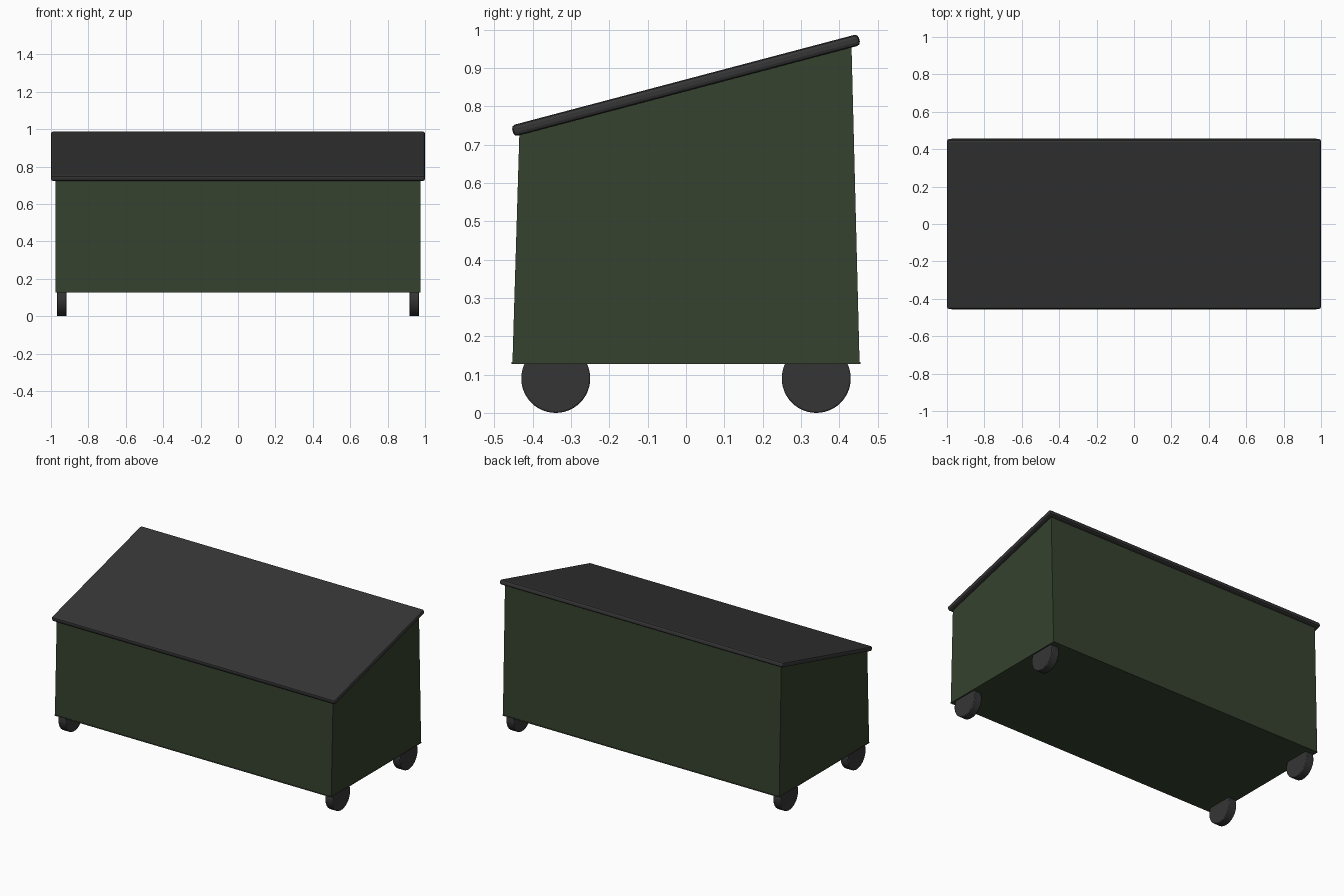
import bpy, bmesh, math
from mathutils import Matrix

if "Cube" in bpy.data.objects:
    bpy.data.objects.remove(bpy.data.objects["Cube"])


def material(name, rgb):
    m = bpy.data.materials.new(name)
    m.diffuse_color = (*rgb, 1)
    m.use_nodes = True
    m.node_tree.nodes["Principled BSDF"].inputs["Base Color"].default_value = m.diffuse_color
    return m


GREEN = material("dark_green", (0.036, 0.054, 0.028))
DARK = material("charcoal", (0.036, 0.036, 0.036))


def finish(name, bm, mat, bevel=0, segments=2):
    bmesh.ops.recalc_face_normals(bm, faces=bm.faces[:])
    me = bpy.data.meshes.new(name)
    bm.to_mesh(me)
    bm.free()
    me.materials.append(mat)
    ob = bpy.data.objects.new(name, me)
    bpy.context.collection.objects.link(ob)
    if bevel:
        mod = ob.modifiers.new("bevel", 'BEVEL')
        mod.width, mod.segments = bevel, segments
        mod.limit_method, mod.angle_limit = 'ANGLE', math.radians(40)
    return ob


def extruded_profile(name, points, half_width, mat, bevel=0):
    """Extrude a (y, z) profile along x, centred."""
    bm = bmesh.new()
    face = bm.faces.new([bm.verts.new((-half_width, y, z)) for y, z in points])
    out = bmesh.ops.extrude_face_region(bm, geom=[face])
    moved = [v for v in out["geom"] if isinstance(v, bmesh.types.BMVert)]
    bmesh.ops.translate(bm, verts=moved, vec=(2 * half_width, 0, 0))
    return finish(name, bm, mat, bevel)


# Bin body: tapered front and back walls, sloped top
extruded_profile("body", [(-0.453, 0.13), (0.453, 0.13), (0.432, 0.957), (-0.435, 0.726)],
                 0.975, GREEN)

# Thin rim around the floor
extruded_profile("floor_rim", [(-0.456, 0.128), (0.456, 0.128), (0.456, 0.133), (-0.456, 0.133)],
                 0.976, GREEN)

# Sloped lid with softened edges
bm = bmesh.new()
tilt = Matrix.Translation((0, 0, 0.855)) @ Matrix.Rotation(math.radians(14.8), 4, 'X')
bmesh.ops.create_cube(bm, size=1, matrix=tilt @ Matrix.Diagonal((2.0, 0.936, 0.03, 1)))
finish("lid", bm, DARK, 0.01)

# Four wheels at the corners
for side, sx in (("left", -1), ("right", 1)):
    for end, sy in (("front", -1), ("back", 1)):
        bm = bmesh.new()
        place = Matrix.Translation((sx * 0.942, sy * 0.34, 0.09)) @ Matrix.Rotation(math.pi / 2, 4, 'Y')
        bmesh.ops.create_cone(bm, cap_ends=True, segments=48, radius1=0.09, radius2=0.09,
                              depth=0.052, matrix=place)
        wheel = finish(f"{end}_{side}_wheel", bm, DARK, 0.004)
        bpy.ops.object.select_all(action='DESELECT')
        wheel.select_set(True)
        bpy.context.view_layer.objects.active = wheel
        bpy.ops.object.shade_smooth_by_angle(angle=math.radians(30))
